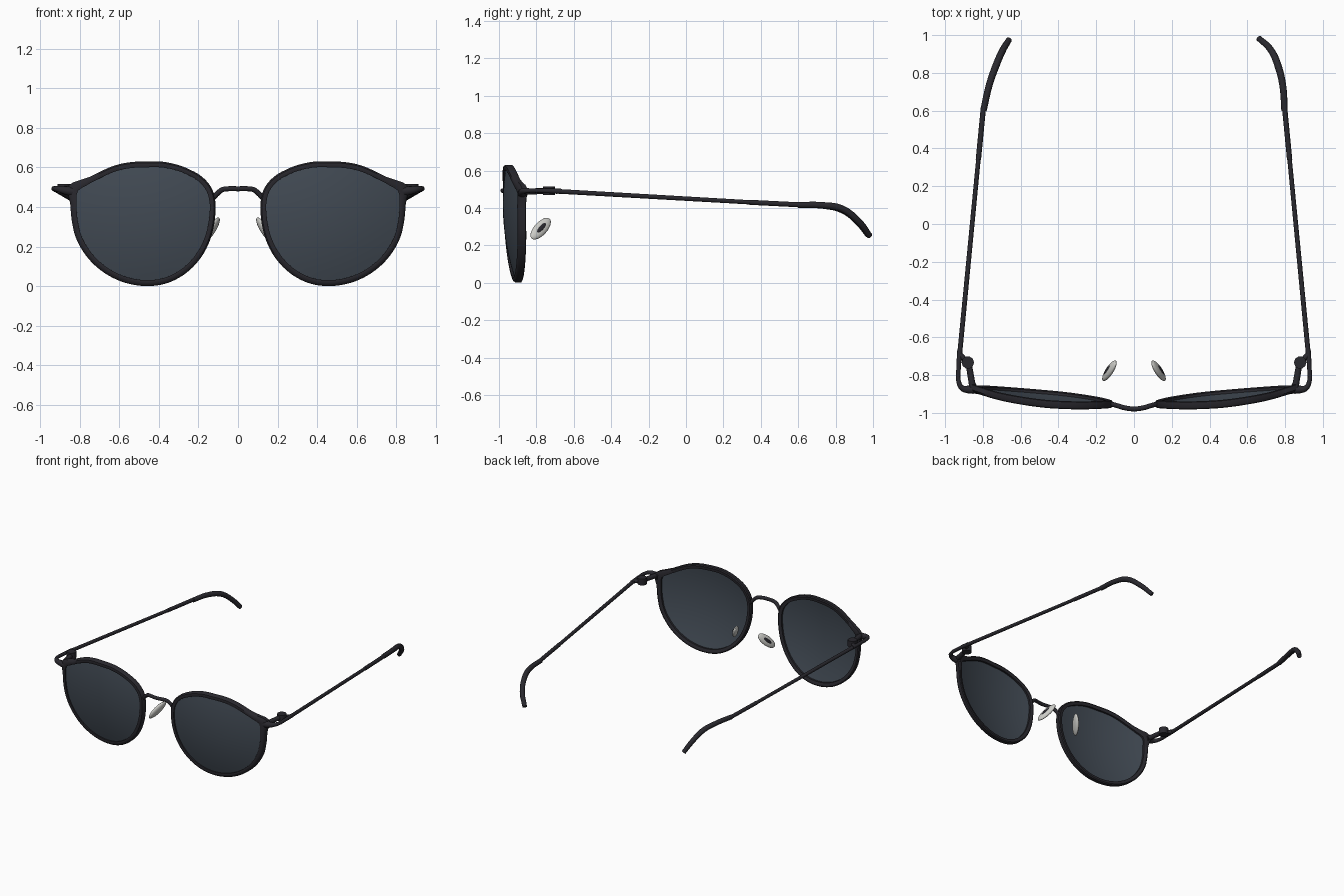
import bpy, bmesh, math
from mathutils import Vector, Matrix

cube = bpy.data.objects.get("Cube")
if cube:
    bpy.data.objects.remove(cube)


def material(name, rgb, rough=0.5):
    m = bpy.data.materials.new(name)
    m.use_nodes = True
    m.diffuse_color = (*rgb, 1)
    bsdf = next(n for n in m.node_tree.nodes if n.type == "BSDF_PRINCIPLED")
    bsdf.inputs["Base Color"].default_value = (*rgb, 1)
    bsdf.inputs["Roughness"].default_value = rough
    return m


BLACK = material("frame black", (0.022, 0.021, 0.027))
TINT = material("lens slate", (0.055, 0.07, 0.09))
PAD = material("pad pale grey", (0.6, 0.6, 0.57))

CX, CZ = 0.48, 0.32     # lens centre
STEPS = 96
# Rim outline as (degrees, radius) about the lens centre
OUTLINE = [(0, .358), (15, .381), (26, .422), (34, .385), (42, .352), (59, .327),
           (90, .31), (111, .328), (130, .356), (143, .38), (154, .389), (163, .382),
           (175, .366), (191, .352), (212, .341), (231, .334), (249, .328),
           (270, .319), (289, .316), (309, .32), (331, .333), (350, .35)]


def outer_radius(deg):
    """Periodic cubic interpolation of the rim outline."""
    n = len(OUTLINE)

    def key(i):
        a, r = OUTLINE[i % n]
        return a + 360 * (i // n), r
    i = max(k for k in range(n) if OUTLINE[k][0] <= deg)
    (a0, r0), (a1, r1), (a2, r2), (a3, r3) = (key(i + k) for k in (-1, 0, 1, 2))
    h = a2 - a1
    t = (deg - a1) / h
    m1, m2 = (r2 - r0) / (a2 - a0) * h, (r3 - r1) / (a3 - a1) * h
    return ((2*t**3 - 3*t**2 + 1) * r1 + (t**3 - 2*t**2 + t) * m1
            + (3*t**2 - 2*t**3) * r2 + (t**3 - t**2) * m2)


def inner_radius(deg):
    """Lens opening: the rim is wider at its upper outer corner."""
    return outer_radius(deg) - 0.03 - 0.026 * math.exp(-((deg - 27) / 9) ** 2)


def depth(x, z):
    """Wrapped, tilted and domed front surface."""
    dx, dz = x - CX, z - CZ
    return -0.962 + 0.108 * dx - 0.08 * dz + 0.4 * (dx * dx + dz * dz)


def front_point(side, deg, r, push=0.0):
    a = math.radians(deg)
    x, z = CX + r * math.cos(a), CZ + r * math.sin(a)
    return Vector((side * x, depth(x, z) + push, z))


def finish(name, bm, mat, angle=40):
    bmesh.ops.recalc_face_normals(bm, faces=bm.faces)
    me = bpy.data.meshes.new(name)
    bm.to_mesh(me)
    bm.free()
    me.materials.append(mat)
    ob = bpy.data.objects.new(name, me)
    bpy.context.collection.objects.link(ob)
    bpy.ops.object.select_all(action="DESELECT")
    ob.select_set(True)
    bpy.context.view_layer.objects.active = ob
    bpy.ops.object.shade_smooth_by_angle(angle=math.radians(angle))
    return ob


def bridge_loops(bm, loops, closed=False):
    pairs = list(zip(loops, loops[1:])) + ([(loops[-1], loops[0])] if closed else [])
    for a, b in pairs:
        n = len(a)
        for i in range(n):
            bm.faces.new((a[i], a[(i + 1) % n], b[(i + 1) % n], b[i]))


ANGLES = [360 * i / STEPS for i in range(STEPS)]


def rim(name, side):
    # Section of (share of width outwards, push in y) with softened outer edges
    section = [(0, .02), (0, -.016), (.2, -.02), (.75, -.02),
               (1, -.012), (1, .014), (.75, .02)]
    bm = bmesh.new()
    loops = []
    for share, push in section:
        loop = []
        for d in ANGLES:
            ri, ro = inner_radius(d), outer_radius(d)
            loop.append(bm.verts.new(front_point(side, d, ri + share * (ro - ri), push)))
        loops.append(loop)
    bridge_loops(bm, loops, closed=True)
    finish(name, bm, BLACK)


def lens(name, side):
    bm = bmesh.new()
    for push in (-.006, .006):
        loops = [[bm.verts.new(front_point(side, d, (inner_radius(d) + .004) * k / 8, push))
                  for d in ANGLES] for k in range(1, 9)]
        bridge_loops(bm, loops)
        hub = bm.verts.new(front_point(side, 0, 0, push))
        for i in range(STEPS):
            bm.faces.new((hub, loops[0][i], loops[0][(i + 1) % STEPS]))
    finish(name, bm, TINT, 60)


def rod(name, points, radii, smooth=True):
    """Round rod along a path, with a radius at each point and capped ends."""
    cu = bpy.data.curves.new(name, "CURVE")
    cu.dimensions = "3D"
    cu.bevel_depth = 1.0
    cu.bevel_resolution = 3
    cu.use_fill_caps = True
    cu.resolution_u = 6
    sp = cu.splines.new("BEZIER")
    sp.bezier_points.add(len(points) - 1)
    for bp, p, r in zip(sp.bezier_points, points, radii):
        bp.co, bp.radius = p, r
        bp.handle_left_type = bp.handle_right_type = "AUTO" if smooth else "VECTOR"
    tmp = bpy.data.objects.new(name + " path", cu)
    bpy.context.collection.objects.link(tmp)
    dg = bpy.context.evaluated_depsgraph_get()
    me = bpy.data.meshes.new_from_object(tmp.evaluated_get(dg))
    bpy.data.objects.remove(tmp)
    bm = bmesh.new()
    bm.from_mesh(me)
    bpy.data.meshes.remove(me)
    return finish(name, bm, BLACK, 50)


def ellipsoid(name, centre, axes, sizes, mat):
    bm = bmesh.new()
    bmesh.ops.create_uvsphere(bm, u_segments=24, v_segments=12, radius=1)
    turn = Matrix([a * s for a, s in zip(axes, sizes)]).transposed().to_4x4()
    bmesh.ops.transform(bm, matrix=Matrix.Translation(centre) @ turn, verts=bm.verts)
    finish(name, bm, mat, 60)


# Bridge over the nose
half = [(.125, -.953, .445), (.105, -.957, .467), (.078, -.965, .488), (.05, -.973, .492)]
path = half + [(0, -.979, .492)] + [(-x, y, z) for x, y, z in reversed(half)]
rod("bridge", path, [.013] * len(path))

# Ear tips curl a little differently on each side
TIPS = {
    1: [(.797, .60, .416), (.788, .73, .414), (.765, .83, .397),
        (.722, .925, .325), (.662, .982, .25)],
    -1: [(.797, .60, .416), (.765, .74, .412), (.73, .84, .388),
         (.695, .92, .325), (.662, .975, .255)],
}

for side, word in ((1, "left"), (-1, "right")):
    def flip(points):
        return [(side * x, y, z) for x, y, z in points]

    rim(word + "_rim", side)
    lens(word + "_lens", side)

    # Endpiece wrapping round from the rim corner
    rod(word + "_endpiece",
        flip([(.835, -.872, .478), (.875, -.876, .484), (.91, -.868, .491),
              (.928, -.835, .493), (.929, -.77, .492), (.922, -.67, .489)]),
        [.027, .021, .015, .012, .012, .014])

    # Hinge: arm, barrel and link to the temple
    rod(word + "_hinge_arm", flip([(.853, -.87, .487), (.876, -.735, .491)]), [.018, .016], False)
    rod(word + "_hinge_barrel", flip([(.88, -.733, .468), (.88, -.733, .515)]), [.033] * 2, False)
    rod(word + "_hinge_link", flip([(.885, -.73, .491), (.922, -.69, .489)]), [.014] * 2, False)

    # Temple: thin front rod and a slightly thicker rear sleeve
    rod(word + "_temple", flip([(.923, -.69, .489), (.822, .36, .429)]), [.013, .012], False)
    rod(word + "_temple_sleeve", flip([(.824, .34, .430), (.797, .62, .416)]), [.014] * 2, False)
    rod(word + "_ear_tip", flip(TIPS[side]), [.017, .018, .019, .018, .016])

    # Nose pad with a dark mount on its outer face
    along = Vector((side * .44, -.6, -.66)).normalized()
    out = Vector((side, 0, 0))
    out = (out - along * out.dot(along)).normalized()
    across = out.cross(along)
    centre = Vector((side * .13, -.777, .289))
    ellipsoid(word + "_nose_pad", centre, (along, across, out), (.08, .035, .017), PAD)
    ellipsoid(word + "_pad_mount", centre + out * .012, (along, across, out),
              (.04, .014, .008), BLACK)
